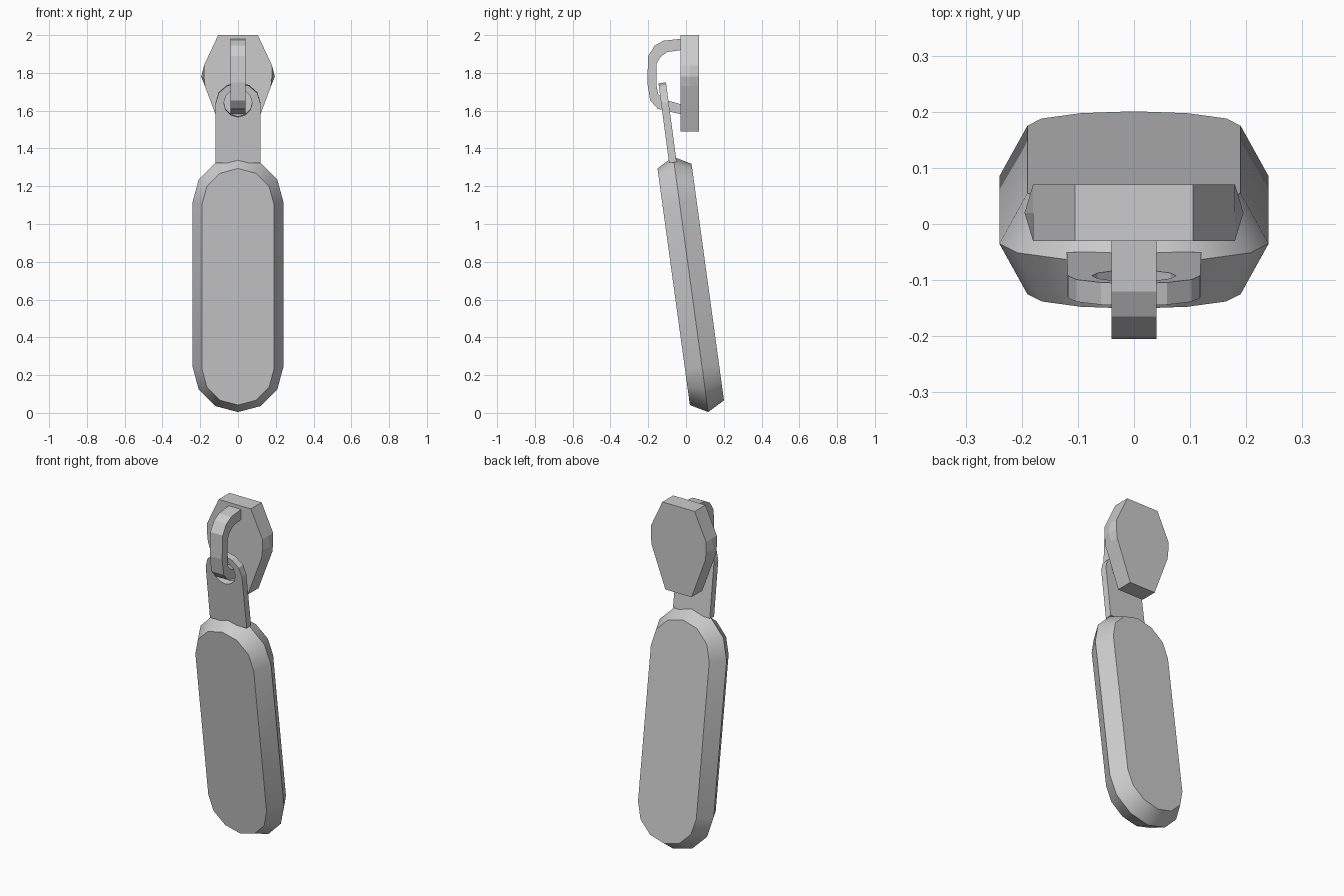
import bpy, bmesh
from math import sin, cos, pi, radians
from mathutils import Matrix, Vector

if "Cube" in bpy.data.objects:
    bpy.data.objects.remove(bpy.data.objects["Cube"])


def finish(name, bm, smooth=False):
    bmesh.ops.recalc_face_normals(bm, faces=bm.faces)
    mesh = bpy.data.meshes.new(name)
    bm.to_mesh(mesh)
    bm.free()
    ob = bpy.data.objects.new(name, mesh)
    bpy.context.collection.objects.link(ob)
    if smooth:
        bpy.ops.object.select_all(action='DESELECT')
        ob.select_set(True)
        bpy.context.view_layer.objects.active = ob
        bpy.ops.object.shade_smooth_by_angle(angle=radians(32))
    return ob


def loft(name, layers, closed=False, smooth=False):
    """Join equal-length rings of 3D points; cap the ends unless closed."""
    bm = bmesh.new()
    rings = [[bm.verts.new(p) for p in ring] for ring in layers]
    pairs = list(zip(rings, rings[1:]))
    if closed:
        pairs.append((rings[-1], rings[0]))
    n = len(rings[0])
    for a, b in pairs:
        for i in range(n):
            j = (i + 1) % n
            bm.faces.new((a[i], a[j], b[j], b[i]))
    if not closed:
        bm.faces.new(rings[0])
        bm.faces.new(rings[-1])
    return finish(name, bm, smooth)


def capsule(r, y, half=0.442, seg=6):
    pts = []
    for k in range(2 * seg + 2):
        top = k <= seg
        a = pi * (k if top else k - 1) / seg
        pts.append((r * cos(a), y, r * sin(a) + (half if top else -half)))
    return pts


# slider body: faceted plate with slightly bulged sides
def plate(y, bulge):
    side = [(0.105, 2.0), (0.18, 1.84), (bulge, 1.78), (0.175, 1.73), (0.085, 1.49)]
    return [(x, y, z) for x, z in side] + [(-x, y, z) for x, z in reversed(side)]


loft("slider_body", [plate(-0.03, 0.18), plate(0.02, 0.195), plate(0.07, 0.18)])

# bridge: square-section loop on the front of the slider
outer = [(-0.03, 1.98), (-0.12, 1.97), (-0.165, 1.945), (-0.2, 1.89),
         (-0.205, 1.75), (-0.19, 1.655), (-0.15, 1.61), (-0.03, 1.582)]
inner = [(-0.03, 1.92), (-0.1, 1.91), (-0.135, 1.885), (-0.155, 1.85),
         (-0.157, 1.74), (-0.148, 1.69), (-0.12, 1.66), (-0.03, 1.635)]
loft("bridge", [[(-0.04, *o), (0.04, *o), (0.04, *i), (-0.04, *i)]
                for o, i in zip(outer, inner)])

# connecting tab: leaning flat strip with a round eye
hole, edge = [], []
for k in range(12):
    a = k * pi / 6
    hole.append((0.075 * cos(a), 0.075 * sin(a)))
    if k <= 6:
        edge.append((0.118 * cos(a), 0.105 * sin(a)))
    else:
        edge.append(((k - 9) * 0.06, -0.32))
t = 0.02
tab = loft("tab", [[(x, y, z) for x, z in ring] for ring, y in
                   ((edge, -t), (edge, t), (hole, t), (hole, -t))], closed=True)
tab.matrix_world = Matrix.Translation((0, -0.112, 1.643)) @ Matrix.Rotation(radians(7.6), 4, 'X')

# pull: leaning capsule bevelled to a ridge around its middle
pull = loft("pull", [capsule(0.19, -0.091), capsule(0.24, 0), capsule(0.19, 0.091)], smooth=True)
pull.matrix_world = Matrix.Translation((0, 0.025, 0.68)) @ Matrix.Rotation(radians(7.8), 4, 'X')
